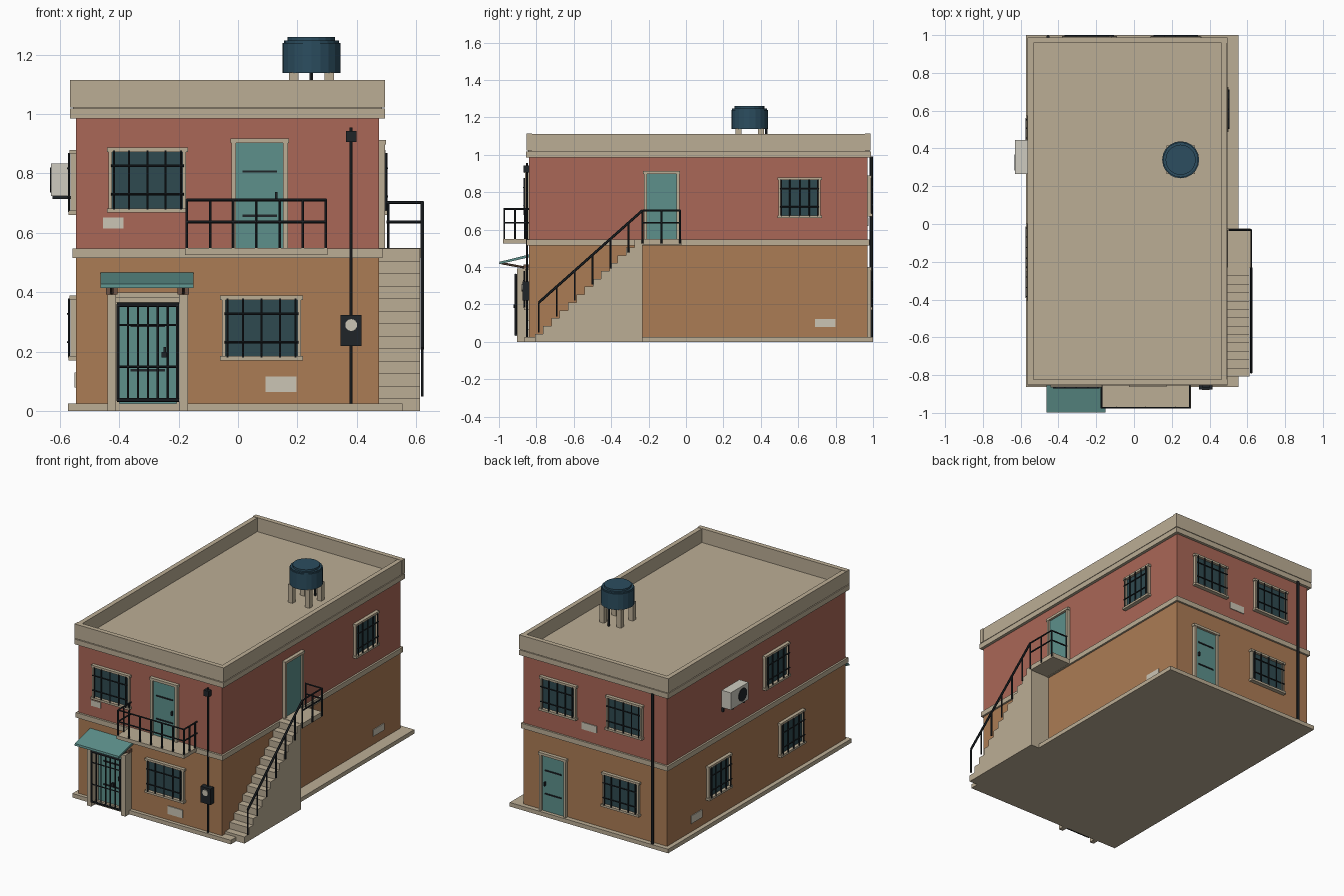
import bpy, bmesh, math
from mathutils import Vector, Matrix

if "Cube" in bpy.data.objects:
    bpy.data.objects.remove(bpy.data.objects["Cube"])

COL = dict(red=(.40, .135, .095), ochre=(.41, .20, .09), stone=(.50, .42, .30), teal=(.11, .28, .26),
           dark=(.014, .018, .022), glass=(.028, .068, .08), tank=(.025, .075, .115),
           pale=(.60, .56, .46), white=(.62, .60, .53), brown=(.16, .09, .06))
MATS = {}
for k, c in COL.items():
    MATS[k] = bpy.data.materials.new(k)
    MATS[k].diffuse_color = (*c, 1)

X0, X1, Y0, Y1 = -.545, .475, -.84, .97   # outer wall faces


def at(wall, u, d, z):
    """Point on a wall: u along it, d outwards, z up."""
    return Vector({'front': (u, Y0 - d, z), 'back': (u, Y1 + d, z),
                   'right': (X1 + d, u, z), 'left': (X0 - d, u, z)}[wall])


class Part:
    """Collects boxes and rods into one mesh object."""
    def __init__(self, name, mat):
        self.name, self.mat, self.bm = name, mat, bmesh.new()

    def box(self, a, b):
        a, b = Vector(a), Vector(b)
        s = [max(abs(v), 1e-4) for v in b - a]
        bmesh.ops.create_cube(self.bm, size=1, matrix=Matrix.Translation((a + b) / 2) @ Matrix.Diagonal((*s, 1)))
        return self

    def wbox(self, w, u0, u1, z0, z1, d0, d1):
        return self.box(at(w, u0, d0, z0), at(w, u1, d1, z1))

    def rod(self, a, b, r=.005, n=6):
        a, b = Vector(a), Vector(b)
        m = Matrix.Translation((a + b) / 2) @ (b - a).to_track_quat('Z', 'Y').to_matrix().to_4x4()
        bmesh.ops.create_cone(self.bm, cap_ends=True, segments=n, radius1=r, radius2=r,
                              depth=(b - a).length, matrix=m)
        return self

    def prism(self, profile, x0, x1):
        """Extrude a (y, z) outline along x."""
        f = self.bm.faces.new([self.bm.verts.new((x0, y, z)) for y, z in profile])
        e = bmesh.ops.extrude_face_region(self.bm, geom=[f])
        vs = [v for v in e['geom'] if isinstance(v, bmesh.types.BMVert)]
        bmesh.ops.translate(self.bm, verts=vs, vec=(x1 - x0, 0, 0))
        return self

    def done(self):
        bmesh.ops.recalc_face_normals(self.bm, faces=self.bm.faces)
        me = bpy.data.meshes.new(self.name)
        self.bm.to_mesh(me)
        self.bm.free()
        me.materials.append(MATS[self.mat])
        ob = bpy.data.objects.new(self.name, me)
        bpy.context.collection.objects.link(ob)
        return ob


def window(name, w, u, z, width=.245, h=.19):
    a, b, lo, hi = u - width / 2, u + width / 2, z - h / 2, z + h / 2
    Part(name + '_glass', 'glass').wbox(w, a, b, lo, hi, -.01, .006).done()
    f = Part(name + '_frame', 'stone')
    for s in (a - .008, b - .004):
        f.wbox(w, s, s + .012, lo, hi, -.01, .018)
    f.wbox(w, a - .014, b + .014, hi, hi + .014, -.01, .022)
    f.wbox(w, a - .014, b + .014, lo - .014, lo, -.01, .026).done()
    g = Part(name + '_bars', 'dark')
    for t in (.04, .25, .5, .75, .96):
        g.rod(at(w, a + width * t, .024, lo - .004), at(w, a + width * t, .024, hi + .004), .004)
    for t in (.25, .75):
        g.rod(at(w, a, .027, lo + h * t), at(w, b, .027, lo + h * t), .004)
    g.done()


def door(name, w, u, z0, z1, width=.19, trim=True):
    a, b = u - width / 2, u + width / 2
    Part(name + '_panel', 'teal').wbox(w, a + .015, b - .015, z0, z1 - .015, -.01, .008).done()
    f = Part(name + '_frame', 'stone')
    for s in (a, b - .016):
        f.wbox(w, s, s + .016, z0, z1 - .016, -.01, .02)
    f.wbox(w, a - .004, b + .004, z1 - .016, z1, -.01, .023).done()
    if trim:
        t = Part(name + '_trim', 'dark')
        for k in (.3, .7):
            zz = z0 + (z1 - z0) * k
            t.wbox(w, u - .058, u + .058, zz - .004, zz + .004, .005, .013)
        t.wbox(w, u + .052, u + .06, z0 + .165, z0 + .19, .005, .022).done()


# Shell
Part('base_slab', 'stone').box((-.573, -.863, 0), (.553, 1.0, .026)).done()
Part('lower_storey', 'ochre').box((X0, Y0, .02), (X1, Y1, .53)).done()
Part('upper_storey', 'red').box((X0, Y0, .53), (X1, Y1, 1.0)).done()
Part('floor_band', 'stone').box((-.557, -.853, .515), (.487, .982, .547)).done()
Part('cornice', 'stone').box((-.565, -.855, .985), (.494, .988, 1.018)).done()
p = Part('parapet', 'stone')
for y in (-.853, .957):
    p.box((-.565, y, 1.022), (.495, y + .03, 1.114))
for x in (-.563, .463):
    p.box((x, -.823, 1.022), (x + .03, .957, 1.112))
p.box((-.555, -.845, 1.01), (.485, .98, 1.024)).done()

# Windows and doors
for n, w, u, z, wd in (
        ('front_upper_window', 'front', -.305, .778, .245), ('front_lower_window', 'front', .079, .28, .25),
        ('right_window', 'right', .607, .77, .21), ('left_upper_window', 'left', -.125, .77, .225),
        ('left_lower_window_a', 'left', .455, .28, .21), ('left_lower_window_b', 'left', -.28, .28, .225),
        ('back_upper_window_a', 'back', .22, .78, .235), ('back_upper_window_b', 'back', -.25, .78, .235),
        ('back_lower_window', 'back', -.225, .28, .24)):
    window(n, w, u, z, wd)
door('balcony_door', 'front', .073, .547, .918)
door('stair_door', 'right', -.13, .547, .913, trim=False)
door('back_door', 'back', .258, .026, .40)
door('front_door', 'front', -.303, .026, .40, .225)

# Bare plaster patches
p = Part('plaster_patches', 'pale')
for w, u0, u1, z0, z1 in (('front', -.455, -.385, .615, .652), ('front', .092, .197, .065, .117),
                          ('right', .69, .8, .08, .123), ('left', .62, .73, .08, .13),
                          ('back', -.045, .06, .62, .665)):
    p.wbox(w, u0, u1, z0, z1, -.01, .005)
p.done()

# Front entrance: pillars, lintel, gate, canopy
p = Part('entrance_pillars', 'stone')
for x in (-.44, -.198):
    p.box((x, -.903, 0), (x + .029, Y0, .393))
p.box((-.411, -.895, .365), (-.198, Y0, .385)).done()
g = Part('entrance_gate', 'dark')
for i in range(7):
    x = -.404 + i * .0335
    g.rod((x, -.91, .035), (x, -.91, .36), .006 if i in (0, 6) else .004)
for z in (.038, .15, .29, .358):
    r = .007 if z in (.038, .358) else .004
    g.rod((-.408, -.91, z), (-.199, -.91, z), r)
g.box((-.258, -.922, .18), (-.24, -.905, .2)).done()
Part('canopy', 'teal').prism([(-.838, .452), (-.838, .467), (-.997, .428), (-.999, .415)], -.462, -.15).done()
p = Part('canopy_brackets', 'brown')
for x in (-.425, -.184):
    p.box((x - .019, -.87, .393), (x + .019, Y0, .414))
    p.rod((x, -.86, .397), (x, -.985, .42), .006)
p.done()

# Balcony
Part('balcony_slab', 'stone').box((-.178, -.978, .526), (.301, Y0, .549)).done()
r = Part('balcony_railing', 'dark')
L, R, F = -.172, .296, -.972
for z in (.637, .711):
    r.rod((L, F, z), (R, F, z))
    for x in (L, R):
        r.rod((x, F, z), (x, Y0, z))
for i in range(7):
    x = L + (R - L) * i / 6
    r.rod((x, F, .545), (x, F, .711))
for x in (L, R):
    for y in (-.915, -.86):
        r.rod((x, y, .545), (x, y, .711))
r.done()

# Outside stairs with landing
N, ys, ye, top = 13, -.808, -.232, .547
prof = [(ye, 0), (ys, 0)]
for i in range(N):
    y, z = ys + (ye - ys) * i / N, top * (i + 1) / N
    prof += [(y, z), (ys + (ye - ys) * (i + 1) / N, z)]
Part('stairs', 'stone').prism(prof, X1 - .005, .612).done()
Part('stair_landing', 'stone').box((X1 - .005, ye, .518), (.616, -.025, .549)).done()
r = Part('stair_railing', 'dark')
X = .62
r.rod((X, -.787, .21), (X, ye, .703), .007)
for i in range(6):
    y = -.787 + .096 * i
    z = .21 + .493 * (y + .787) / (ye + .787)
    r.rod((X, y, z - .16), (X, y, z))
for z in (.637, .703):
    r.rod((X, ye, z), (X, -.032, z))
    r.rod((X, -.032, z), (.5, -.032, z))
for x, y in ((X, ye), (X, -.13), (X, -.032), (.505, -.032)):
    r.rod((x, y, .525), (x, y, .703))
r.done()

# Roof water tank on legs
tx, ty = .247, .34
Part('water_tank', 'tank').rod((tx, ty, 1.138), (tx, ty, 1.24), .098, 20).rod(
    (tx, ty, 1.24), (tx, ty, 1.248), .093, 20).rod((tx, ty, 1.248), (tx, ty, 1.26), .08, 20).done()
p = Part('tank_legs', 'stone')
for sx in (-1, 1):
    for sy in (-1, 1):
        x, y = tx + sx * .06, ty + sy * .06
        p.box((x - .016, y - .016, 1.02), (x + .016, y + .016, 1.14))
p.done()
Part('tank_pipe', 'dark').rod((tx, ty + .09, 1.02), (tx, ty + .09, 1.16), .007).done()

# Electric meter, conduit and drain pipe
Part('meter_conduit', 'dark').rod((.381, -.85, .026), (.381, -.85, .955), .006).done()
Part('meter_boxes', 'dark').box((.345, -.875, .22), (.416, Y0, .323)).box((.363, -.868, .906), (.399, Y0, .943)).done()
Part('meter_dial', 'pale').rod((.381, -.87, .29), (.381, -.879, .29), .02, 16).done()
Part('drain_pipe', 'dark').rod((-.456, .99, .026), (-.456, .99, .99), .009, 8).done()

# Air conditioner on the left wall
Part('ac_unit', 'white').box((-.63, .265, .724), (-.565, .445, .834)).done()
Part('ac_fan', 'dark').rod((-.625, .325, .778), (-.633, .325, .778), .042, 16).done()
p = Part('ac_brackets', 'dark')
for y in (.3, .41):
    p.box((-.625, y - .006, .714), (X0, y + .006, .725))
    p.box((-.557, y - .006, .68), (X0, y + .006, .725))
p.done()

for m in bpy.data.materials:
    if m.users and not m.is_grease_pencil:
        m.use_nodes = True
        m.node_tree.nodes["Principled BSDF"].inputs["Base Color"].default_value = m.diffuse_color
